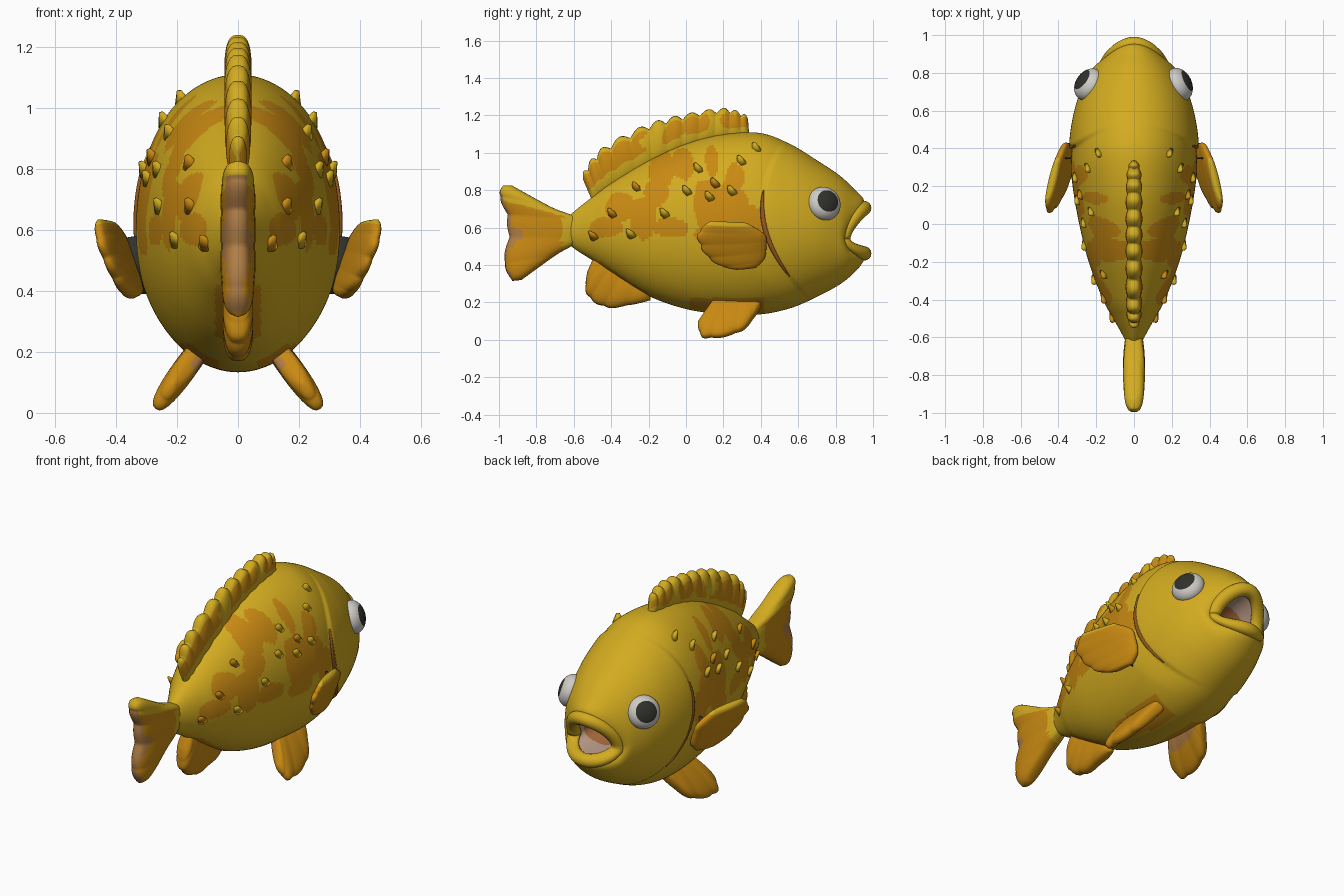
import bpy, bmesh, math
from mathutils import Matrix, Vector, noise
from mathutils.bvhtree import BVHTree

cube = bpy.data.objects.get("Cube")
if cube:
    bpy.data.objects.remove(cube)


def material(name, colour):
    mat = bpy.data.materials.new(name)
    mat.use_nodes = True
    mat.diffuse_color = (*colour, 1)
    node = next(n for n in mat.node_tree.nodes if n.type == 'BSDF_PRINCIPLED')
    node.inputs["Base Color"].default_value = (*colour, 1)
    node.inputs["Roughness"].default_value = 0.6
    return mat


YELLOW = material("yellow_skin", (0.65, 0.41, 0.014))
ORANGE = material("orange_skin", (0.58, 0.25, 0.006))
TAN = material("tan_fin_edge", (0.45, 0.21, 0.06))
BROWN = material("brown_gill_crease", (0.3, 0.1, 0.012))
PINK = material("pale_mouth", (0.5, 0.33, 0.25))
THROAT = material("throat_orange", (0.4, 0.15, 0.05))
WHITE = material("eye_white", (0.62, 0.6, 0.57))
BLACK = material("pupil_black", (0.03, 0.03, 0.025))


def finish(name, bm, mats):
    bmesh.ops.recalc_face_normals(bm, faces=bm.faces[:])
    for face in bm.faces:
        face.smooth = True
    mesh = bpy.data.meshes.new(name)
    bm.to_mesh(mesh)
    bm.free()
    for mat in mats:
        mesh.materials.append(mat)
    obj = bpy.data.objects.new(name, mesh)
    bpy.context.collection.objects.link(obj)
    return obj


def spline(points, u):
    """Smooth curve through a list of tuples, with u from 0 to 1."""
    last = len(points) - 1
    i = min(int(u * last), last - 1)
    t = u * last - i
    a, b, c, d = (points[min(max(k, 0), last)] for k in range(i - 1, i + 3))
    return [0.5 * (2 * q + (r - p) * t + (2 * p - 5 * q + 4 * r - s) * t * t
                   + (3 * q - p - 3 * r + s) * t ** 3) for p, q, r, s in zip(a, b, c, d)]


def plain(p, u, v):
    return 0


def loft(name, rings, mats, rule=plain):
    """Skin closed rings; rule(centre, u, v) picks the material slot."""
    bm = bmesh.new()
    loops = [[bm.verts.new(p) for p in ring] for ring in rings]
    count = len(loops[0])
    for i in range(len(loops) - 1):
        for j in range(count):
            k = (j + 1) % count
            face = bm.faces.new((loops[i][j], loops[i][k], loops[i + 1][k], loops[i + 1][j]))
            face.material_index = rule(face.calc_center_median(), i / (len(loops) - 1), j / count)
    for loop, u in ((loops[0], 0), (loops[-1], 1)):
        cap = bm.faces.new(loop)
        cap.material_index = rule(cap.calc_center_median(), u, 0)
    return finish(name, bm, mats)


def fin(name, base, tip, thick, place, mats, rule, ridges=5, depth=0.03, columns=60, around=28):
    """Pillow fin between a base line and a tip line, with a scalloped edge."""
    rings = []
    for c in range(columns + 1):
        u = c / columns
        low, high = Vector(spline(base, u)), Vector(spline(tip, u))
        dip = depth * (1 - abs(math.sin(math.pi * ridges * u)))
        width = thick * max(1 - abs(2 * u - 1) ** 5, 0.02) ** 0.5 * (1 - dip * 1.3)
        ring = []
        for k in range(around):
            a = math.tau * k / around
            s = math.sin(a)
            p = low.lerp(high, along(k / around) * (1 - dip))
            ring.append(place(p.x, p.y, math.copysign(abs(s) ** 0.7, s) * width))
        rings.append(ring)
    return loft(name, rings, mats, rule)


def along(v):
    return 0.5 - 0.5 * math.cos(math.tau * v)


# Body: y, top, bottom, half width, forward bow of the ring; ends inside the mouth
BODY = [(-.66, .63, .55, .03, 0), (-.6, .685, .49, .055, 0), (-.5, .765, .425, .11, 0),
        (-.4, .84, .355, .165, 0), (-.2, .96, .235, .24, 0), (0, 1.05, .165, .29, 0),
        (.2, 1.1, .137, .325, 0), (.4, 1.105, .137, .343, 0), (.56, 1.045, .17, .325, 0),
        (.7, .96, .23, .285, 0), (.8, .88, .295, .235, .02), (.84, .805, .36, .203, .06),
        (.85, .75, .425, .165, .1), (.84, .7, .475, .13, .1), (.78, .68, .49, .115, .06),
        (.66, .65, .51, .09, .02), (.6, .6, .56, .03, 0)]
PATCHES = [(-.43, .6, .09, .055), (-.35, .71, .08, .08), (-.23, .65, .07, .12),
           (-.16, .78, .07, .07), (-.13, .92, .065, .11), (-.02, .94, .06, .09),
           (-.08, .6, .1, .055), (.14, .95, .035, .09), (.12, .72, .08, .15),
           (.24, .71, .1, .12), (.26, .86, .055, .08), (.34, .62, .06, .11), (.14, .57, .1, .05)]
STEPS, SIDES = 320, 152


def gill(z):
    return 0.42 + (z - 0.72) ** 2


def body_ring(u):
    y, top, bottom, width, bow = spline(BODY, u)
    ring = []
    for k in range(SIDES):
        a = math.tau * k / SIDES
        z = (top + bottom) / 2 + (top - bottom) / 2 * math.sin(a) - bow * 0.5 * math.cos(a) ** 2
        x = width * math.cos(a)
        behind = gill(z) - y
        if behind > 0:
            x *= 1 - 0.05 * min(1, behind / 0.02) * max(0, 1 - behind / 0.16)
        ring.append((x, y + bow * abs(math.sin(a)) ** 1.5, z))
    return ring


def body_rule(p, u, v):
    if u > 0.81:
        return 2 if p.y > 0.79 else 3
    wobble = 0.35 * noise.noise(Vector((p.y, p.z, 0)) * 14)
    for y, z, ry, rz in PATCHES:
        if ((p.y - y) / ry) ** 2 + ((p.z - z) / rz) ** 2 < 1 + wobble:
            return 1
    belly = abs(p.x) > 0.06 and p.z < 0.225 and 0.02 < p.y < 0.42
    vent = abs(p.x) < 0.075 and p.z < 0.42 and -0.48 < p.y < -0.2
    return int(belly or vent)


body = loft("body", [body_ring(i / STEPS) for i in range(STEPS + 1)],
            [YELLOW, ORANGE, PINK, THROAT], body_rule)
surface = BVHTree.FromPolygons([v.co for v in body.data.vertices],
                               [p.vertices[:] for p in body.data.polygons])


def on_skin(side, y, z):
    """Point and outward normal on one flank."""
    spot, normal, _, _ = surface.ray_cast(Vector((2 * side, y, z)), Vector((-side, 0, 0)))
    return spot, normal if normal.x * side > 0 else -normal


# Plump lips around the mouth opening, with the corners set low
lip_rings = []
for i in range(64):
    a = math.tau * i / 64
    s = math.sin(a)
    centre = Vector((.145 * math.cos(a), .84 + .113 * abs(s) ** 1.4,
                     .54 + (.165 if s > 0 else .078) * s))
    out = Vector((math.cos(a), 0, s))
    lip_rings.append([centre + 0.038 * (out * math.cos(b) + Vector((0, math.sin(b), 0)))
                      for b in (math.tau * k / 16 for k in range(16))])
loft("lips", lip_rings + lip_rings[:1], [YELLOW])


# Fins on the centre line
def upright(y, z, t):
    return Vector((t, y, z))


def dorsal_rule(p, u, v):
    blotch = noise.noise(Vector((p.y * 9, p.z * 9, 3)))
    return int(0.3 < along(v) < 0.85 and blotch > p.y * 0.7 - 0.1)


def tail_rule(p, u, v):
    blotch = noise.noise(Vector((p.y * 8, p.z * 8, 1)))
    if along(v) > 0.88 - 0.25 * blotch and 0.15 < u < 0.95:
        return 2
    return 0 if u < 0.2 or p.z > 0.76 or p.y > -0.66 or p.z > 0.5 - 0.25 * p.y else 1


fin("dorsal_fin", [(-.5, .74), (-.4, .81), (-.19, .93), (0, 1.02), (.2, 1.07), (.34, 1.07)],
    [(-.56, .88), (-.46, 1.02), (-.22, 1.15), (0, 1.21), (.21, 1.24), (.33, 1.2)],
    0.045, upright, [YELLOW, ORANGE], dorsal_rule, ridges=12, depth=0.15, columns=156)
fin("tail_fin", [(-.93, .825), (-.72, .71), (-.56, .64), (-.56, .54), (-.7, .45), (-.88, .32)],
    [(-.98, .825), (-1, .77), (-.965, .67), (-.955, .55), (-.975, .41), (-.93, .315)],
    0.058, upright, [YELLOW, ORANGE, TAN], tail_rule)
fin("anal_fin", [(-.49, .45), (-.4, .43), (-.3, .38), (-.19, .27)],
    [(-.53, .36), (-.53, .24), (-.41, .17), (-.19, .21)], 0.05, upright, [ORANGE], plain)

# Paired fins, gill creases and eyes
for side, label, gaze in ((1, "left", (0.85, 0.4, 0.28)), (-1, "right", (-0.72, 0.52, 0.4))):
    def pelvic(y, d, t):
        return Vector((side * (.12 + .58 * d + .8 * t), y, .22 - .8 * d + .6 * t))

    def pectoral(d, h, t):
        return Vector((side * (.353 + .21 * d + .33 * h + .93 * t), .42 - .95 * d, .505 + h - .3 * t))

    fin(label + "_pelvic_fin", [(.16, -.01), (.22, -.04), (.32, -.04), (.41, -.01)],
        [(.06, .16), (.1, .26), (.3, .21), (.41, .03)], 0.04, pelvic,
        [ORANGE, TAN], lambda p, u, v: int(v > 0.6 and along(v) < 0.6))
    fin(label + "_pectoral_fin", [(.1, .12), (0, .06), (-.01, 0), (0, -.07), (.05, -.12)],
        [(.31, .13), (.38, .06), (.35, -.03), (.27, -.1), (.16, -.13)], 0.031, pectoral,
        [ORANGE, YELLOW], lambda p, u, v: int(u < 0.08))

    # Dark web closing the gap between the pectoral fin and the flank
    loft(label + "_fin_web", [[(side * x, y, z) for x, z in
                               ((.28, .39), (.345, .39), (.395, .57), (.28, .59))]
                              for y in (.345, .352)], [BLACK])

    # Tapered crease along the edge of the gill cover
    crease = []
    for i in range(41):
        u = i / 40
        z = 0.34 + 0.46 * u
        spot, normal = on_skin(side, gill(z) - 0.012, z)
        width = 0.003 + 0.012 * math.sin(math.pi * u) ** 0.7
        crease.append([spot + Vector((side * (0.003 + 0.007 * math.sin(b)), width * math.cos(b), 0))
                       for b in (math.tau * k / 10 for k in range(10))])
    loft(label + "_gill_crease", crease, [BROWN])

    bm = bmesh.new()
    bmesh.ops.create_uvsphere(bm, u_segments=48, v_segments=40, radius=0.092)
    for face in bm.faces:
        face.material_index = int(face.calc_center_median().z > 0.07)
    eye = finish(label + "_eye", bm, [WHITE, BLACK])
    eye.location = (side * 0.238, 0.738, 0.728)
    eye.scale = (1, 1, 0.72)
    eye.rotation_euler = Vector(gaze).to_track_quat('Z', 'Y').to_euler()

# Raised scale flakes on the flanks, swept up and back
FLAKES = [(-.27, .82), (0, .8), (.12, .77), (.15, .84), (.37, 1.03), (.29, .96), (-.5, .56),
          (-.3, .57), (.06, .92), (-.4, .68), (.24, .8), (-.12, .68)]
bm = bmesh.new()
for side in (1, -1):
    for n, (y, z) in enumerate(FLAKES):
        spot, normal = on_skin(side, y, z)
        aim = (normal * 0.5 + Vector((0, -0.35, 0.75))).normalized()
        matrix = (Matrix.Translation(spot + aim * 0.004) @ aim.to_track_quat('Z', 'Y').to_matrix().to_4x4()
                  @ Matrix.Diagonal((1.2, 0.8, 1, 1)))
        made = bmesh.ops.create_cone(bm, cap_ends=True, segments=7, radius1=0.03,
                                     radius2=0.008, depth=0.05, matrix=matrix)
        for face in {f for v in made["verts"] for f in v.link_faces}:
            face.material_index = int(n % 3 == 0)
finish("flank_scales", bm, [YELLOW, ORANGE])
